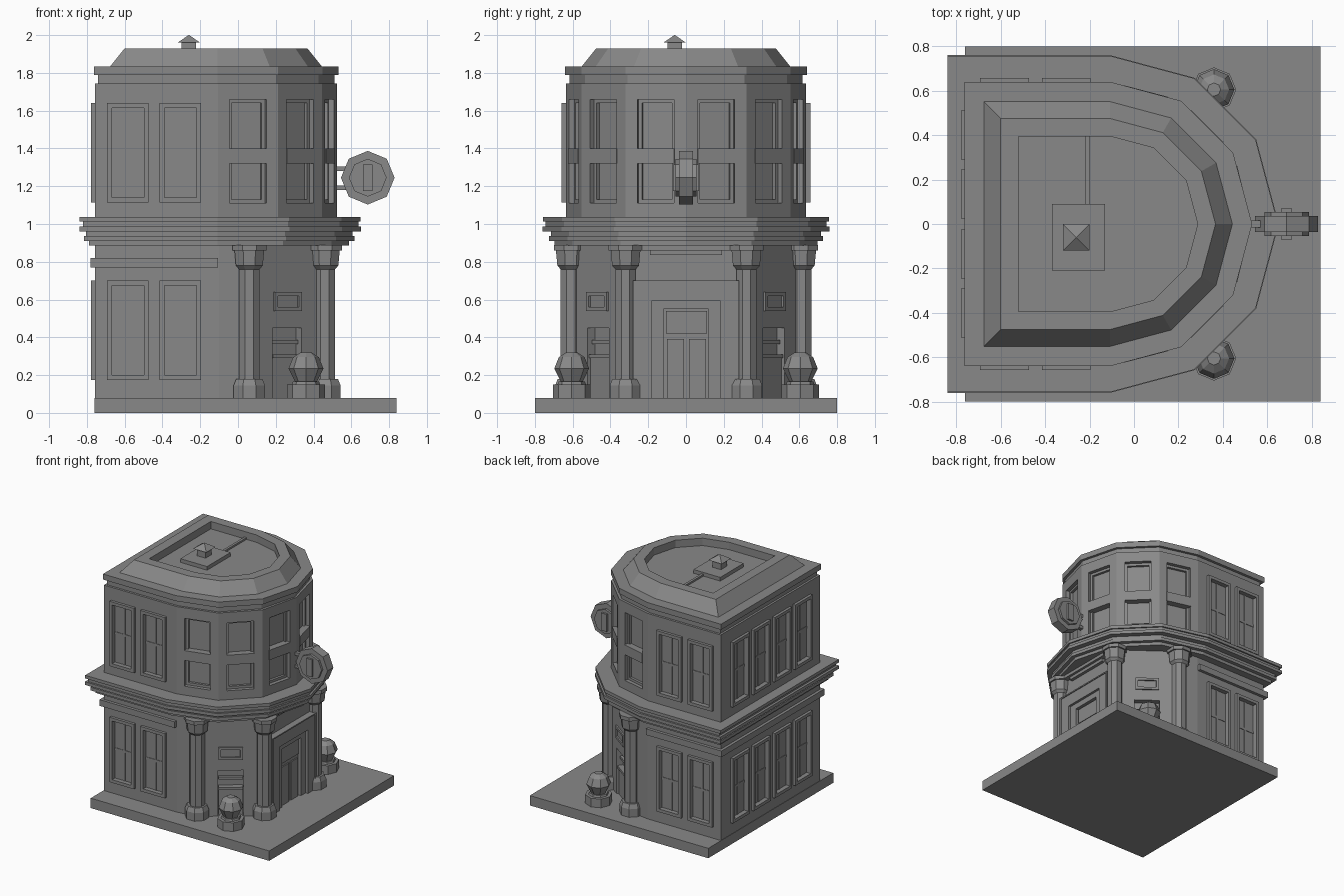
import bpy, bmesh
from math import radians, cos, sin, atan2, pi
from mathutils import Matrix, Vector

if "Cube" in bpy.data.objects:
    bpy.data.objects.remove(bpy.data.objects["Cube"])

stone = bpy.data.materials.new("grey_stone")
stone.use_nodes = True
GREY = (0.25, 0.25, 0.25, 1)
stone.diffuse_color = GREY
stone.node_tree.nodes["Principled BSDF"].inputs["Base Color"].default_value = GREY

CX = -0.108  # centre of the rounded end


def finish(name, bm):
    bmesh.ops.recalc_face_normals(bm, faces=bm.faces)
    mesh = bpy.data.meshes.new(name)
    bm.to_mesh(mesh)
    bm.free()
    mesh.materials.append(stone)
    ob = bpy.data.objects.new(name, mesh)
    bpy.context.collection.objects.link(ob)
    return ob


def loft(name, rings, M=Matrix()):
    """Skin a stack of (outline, height) rings and cap both ends."""
    bm = bmesh.new()
    rows = [[bm.verts.new(M @ Vector((x, y, z))) for x, y in pts] for pts, z in rings]
    n = len(rows[0])
    for a, b in zip(rows, rows[1:]):
        for i in range(n):
            j = (i + 1) % n
            bm.faces.new((a[i], a[j], b[j], b[i]))
    bm.faces.new(rows[0][::-1])
    bm.faces.new(rows[-1])
    return finish(name, bm)


def boxes(name, M, *specs):
    """One object from boxes given as x0, x1, y0, y1, z0, z1 in frame M."""
    bm = bmesh.new()
    for x0, x1, y0, y1, z0, z1 in specs:
        S = Matrix.Diagonal((x1 - x0, y1 - y0, z1 - z0, 1))
        T = Matrix.Translation(((x0 + x1) / 2, (y0 + y1) / 2, (z0 + z1) / 2))
        bmesh.ops.create_cube(bm, size=1, matrix=M @ T @ S)
    return finish(name, bm)


def site(x, y, angle):
    """Frame on a wall: local x points outward, local y runs along the wall."""
    return Matrix.Translation((x, y, 0)) @ Matrix.Rotation(angle, 4, 'Z')


def bay(back, r):
    """Plan of the building: square back, half twelve-sided rounded end."""
    arc = [(CX + r * cos(radians(a)), r * sin(radians(a))) for a in range(-90, 91, 30)]
    return [(back, -r)] + arc + [(back, r)]


def ring(r, n=8, turn=pi / 8):
    return [(r * cos(turn + 2 * pi * i / n), r * sin(turn + 2 * pi * i / n)) for i in range(n)]


def mirrored(half):
    """Close a half plan by reflecting it across the long axis."""
    return half + [(x, -y) for x, y in reversed(half) if y]


def carve(target, cutters):
    """Cut wall recesses, then drop the cutters."""
    for c in cutters:
        c.hide_render = True
        mod = target.modifiers.new("recess", 'BOOLEAN')
        mod.operation, mod.solver, mod.object = 'DIFFERENCE', 'EXACT', c
        bpy.context.view_layer.objects.active = target
        bpy.ops.object.modifier_apply(modifier=mod.name)
        bpy.data.objects.remove(c)


# Ground slab
boxes("ground_slab", Matrix(), (-0.76, 0.84, -0.8, 0.8, 0, 0.08))

# Storey walls
plan = mirrored([(-0.757, -0.636), (-0.1, -0.636), (0.065, -0.61), (0.455, -0.32)])
lower = loft("lower_walls", [(plan, 0.08), (plan, 0.9)])
bay_half = [(-0.105, -0.636), (0.211, -0.553), (0.446, -0.321), (0.524, 0)]
plan = mirrored([(-0.757, -0.636)] + bay_half)
upper = loft("upper_walls", [(plan, 1.03), (plan, 1.745)])
low_cuts, up_cuts = [], []

# Sash windows on the two sides and the back
spots = [(x, s * 0.636, s * pi / 2) for s in (-1, 1) for x in (-0.583, -0.305)]
spots += [(-0.757, y, pi) for y in (-0.4, -0.135, 0.135, 0.4)]
for x, y, a in spots:
    M = site(x, y, a)
    for z0, cuts in ((0.175, low_cuts), (1.115, up_cuts)):
        z1, zm = z0 + 0.525, z0 + 0.2625
        boxes("window_frame", M,
              (-0.03, 0.022, -0.11, -0.085, z0, z1), (-0.03, 0.022, 0.085, 0.11, z0, z1),
              (-0.03, 0.022, -0.085, 0.085, z0, z0 + 0.025),
              (-0.03, 0.022, -0.085, 0.085, z1 - 0.025, z1))
        boxes("window_bars", M,
              (-0.02, -0.011, -0.008, 0.008, z0 + 0.02, z1 - 0.02),
              (-0.02, -0.011, -0.086, 0.086, zm - 0.01, zm + 0.01))
        cuts.append(boxes("cutter", M, (-0.015, 0.1, -0.09, 0.09, z0 + 0.02, z1 - 0.02)))

# Tall recessed windows around the rounded end
for (x0, y0), (x1, y1) in zip(bay_half, bay_half[1:]):
    for s in (-1, 1):
        M = site((x0 + x1) / 2, s * (y0 + y1) / 2, s * atan2(x0 - x1, y1 - y0))
        up_cuts.append(boxes("cutter", M, (-0.05, 0.1, -0.1, 0.1, 1.11, 1.66)))
        boxes("bay_window_transom", M, (-0.06, 0.004, -0.102, 0.102, 1.32, 1.4))
        boxes("bay_window_sash", M,
              (-0.06, -0.03, -0.101, -0.082, 1.1, 1.67), (-0.06, -0.03, 0.082, 0.101, 1.1, 1.67),
              (-0.06, -0.03, -0.09, 0.09, 1.64, 1.67), (-0.06, -0.03, -0.09, 0.09, 1.1, 1.13))

# Niches and plaques on the slanted walls
for s in (-1, 1):
    M = site(0.26, s * 0.465, s * atan2(0.39, 0.29))
    low_cuts.append(boxes("cutter", M, (-0.05, 0.1, -0.095, 0.095, 0.07, 0.45)))
    boxes("niche_cabinet", M,
          (-0.06, -0.015, -0.09, 0.09, 0.08, 0.29), (-0.06, -0.005, -0.09, 0.09, 0.29, 0.31),
          (-0.06, -0.025, -0.09, 0.09, 0.365, 0.385))
    boxes("wall_plaque", M,
          (-0.01, 0.012, -0.09, 0.09, 0.54, 0.56), (-0.01, 0.012, -0.09, 0.09, 0.62, 0.64),
          (-0.01, 0.012, -0.09, -0.07, 0.56, 0.62), (-0.01, 0.012, 0.07, 0.09, 0.56, 0.62))

# Projecting portal stepping inward to a double door
steps = []
for w, t, depth, top, head in ((0.28, 0.015, 0.507, 0.7, 0.01),
                               (0.265, 0.085, 0.5, 0.69, 0.095),
                               (0.18, 0.06, 0.48, 0.595, 0.045)):
    steps += [(0.44, depth, -w, t - w, 0.08, top), (0.44, depth, w - t, w, 0.08, top),
              (0.44, depth, t - w, w - t, top - head, top)]
boxes("door_surround", Matrix(), *steps)
boxes("door_panels", Matrix(),
      (0.44, 0.465, -0.105, 0.11, 0.42, 0.54),
      (0.44, 0.465, -0.1, -0.01, 0.08, 0.39), (0.44, 0.465, 0.015, 0.105, 0.08, 0.39))
boxes("door_lintel", Matrix(),
      (0.44, 0.5, -0.25, 0.25, 0.86, 0.9), (0.44, 0.48, -0.19, 0.19, 0.835, 0.86))

carve(lower, low_cuts)
carve(upper, up_cuts)

# Ledge above the lower side and back windows
boxes("lower_ledge", Matrix(),
      (-0.78, -0.105, -0.66, -0.62, 0.77, 0.82), (-0.78, -0.105, 0.62, 0.66, 0.77, 0.82),
      (-0.78, -0.74, -0.62, 0.62, 0.77, 0.82))

# Stepped cornice between the storeys
rings, z = [], 0.885
for back, r in ((-0.79, 0.695), (-0.815, 0.725), (-0.805, 0.715),
                (-0.84, 0.76), (-0.82, 0.745), (-0.84, 0.757)):
    rings += [(bay(back, r), z), (bay(back, r), z + 0.0255)]
    z += 0.0255
loft("middle_cornice", rings)

# Top trim and hollow roof
loft("top_trim", [(bay(-0.74, 0.618), 1.74), (bay(-0.74, 0.618), 1.79),
                  (bay(-0.762, 0.64), 1.79), (bay(-0.762, 0.64), 1.835)])
loft("roof", [(bay(-0.68, 0.555), 1.83), (bay(-0.60, 0.475), 1.93),
              (bay(-0.52, 0.395), 1.93), (bay(-0.52, 0.395), 1.87)])
boxes("roof_plinth", Matrix(), (-0.37, -0.13, -0.21, 0.09, 1.865, 1.9))
boxes("roof_pipe", Matrix(), (-0.22, -0.2, 0.085, 0.4, 1.865, 1.885))
T = Matrix.Translation((-0.26, -0.06, 0))
boxes("roof_vent", T, (-0.038, 0.038, -0.038, 0.038, 1.895, 1.965))
loft("vent_cap", [(ring(0.085, 4, pi / 4), 1.96), (ring(0.002, 4, pi / 4), 2.0)], T)

# Columns and round shrubs in pots, mirrored either side of the entrance
for s in (-1, 1):
    for x, y in ((0.06, 0.61), (0.46, 0.32)):
        T = Matrix.Translation((x, s * y, 0))
        loft("column", [(ring(r), z) for r, z in (
            (0.09, 0.08), (0.09, 0.145), (0.075, 0.18), (0.058, 0.18), (0.058, 0.76),
            (0.077, 0.78), (0.085, 0.86), (0.097, 0.86), (0.097, 0.89))], T)
    T = Matrix.Translation((0.36, s * 0.605, 0))
    loft("plant_pot", [(ring(r, turn=0), z) for r, z in (
        (0.1, 0.08), (0.1, 0.15), (0.075, 0.15), (0.07, 0.165))], T)
    loft("round_shrub", [(ring(r, turn=0), z) for r, z in (
        (0.055, 0.16), (0.092, 0.235), (0.068, 0.295), (0.03, 0.32))], T)

# Hanging octagonal sign with two brackets
M = Matrix.Translation((0.687, 0, 1.245)) @ Matrix.Rotation(pi / 2, 4, 'X')
loft("hanging_sign", [(ring(r, turn=0), z) for r, z in (
    (0.1, -0.055), (0.1, -0.037), (0.142, -0.037), (0.142, 0.037), (0.1, 0.037), (0.1, 0.055))], M)
boxes("sign_boss", M, (-0.025, 0.025, -0.07, 0.07, -0.07, 0.07))
boxes("sign_brackets", Matrix(),
      (0.49, 0.58, -0.015, 0.015, 1.18, 1.205), (0.49, 0.58, -0.015, 0.015, 1.28, 1.305))
